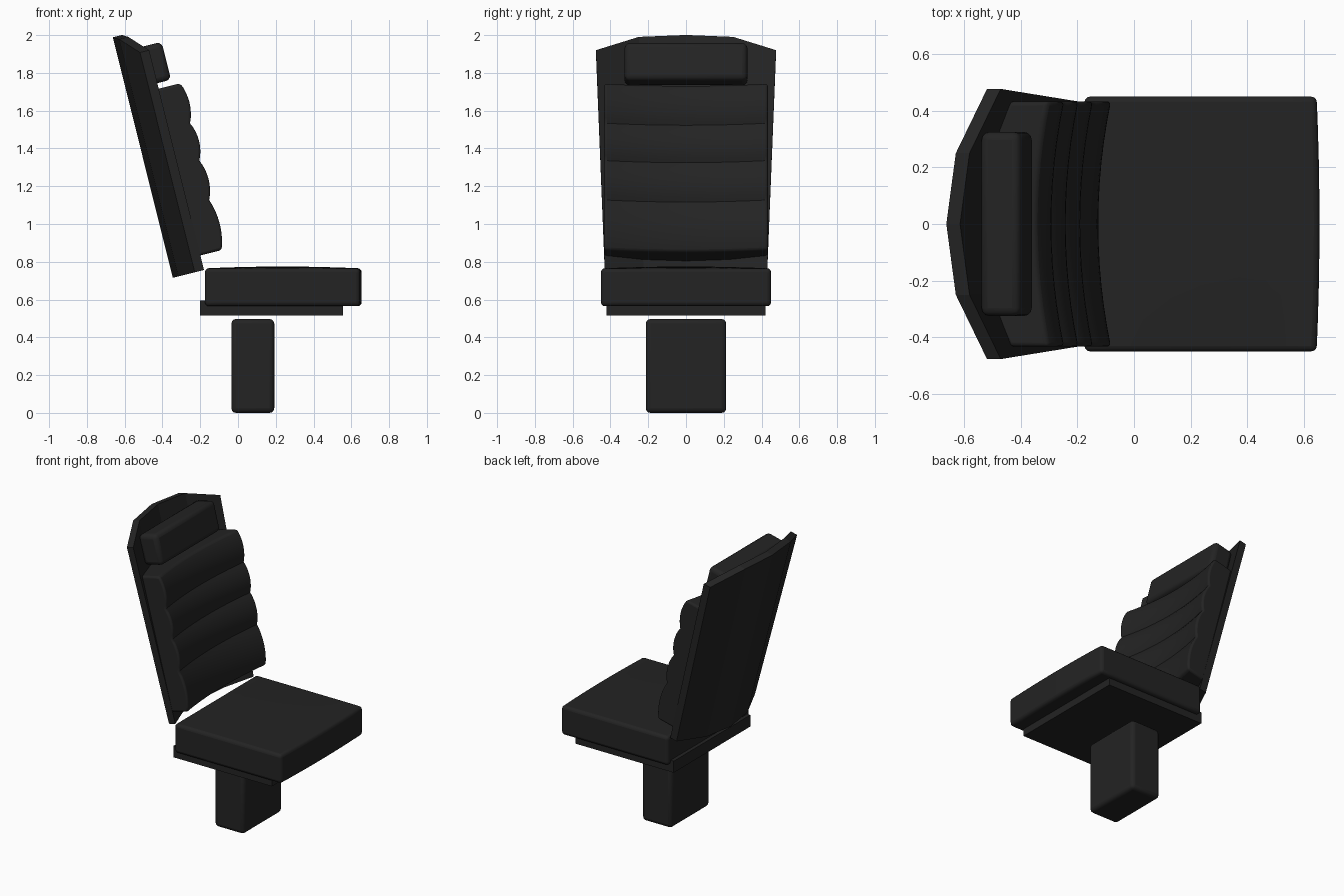
import bpy, bmesh, math
from mathutils import Vector

if "Cube" in bpy.data.objects:
    bpy.data.objects.remove(bpy.data.objects["Cube"])

mat = bpy.data.materials.new("charcoal black")
mat.diffuse_color = (0.017, 0.017, 0.017, 1)
mat.use_nodes = True
mat.node_tree.nodes["Principled BSDF"].inputs["Base Color"].default_value = mat.diffuse_color

# Frame of the reclined back: u runs up the back, w runs forward
ORIGIN = Vector((-0.345, 0, 0.715))
UP = Vector((-0.242, 0, 0.970))
FWD = Vector((0.970, 0, 0.242))


def reclined(u, y, w):
    return ORIGIN + UP * u + FWD * w + Vector((0, y, 0))


def finish(name, bm, bevel=0, smooth=True):
    bmesh.ops.recalc_face_normals(bm, faces=bm.faces)
    me = bpy.data.meshes.new(name)
    bm.to_mesh(me)
    bm.free()
    me.materials.append(mat)
    ob = bpy.data.objects.new(name, me)
    bpy.context.collection.objects.link(ob)
    if bevel:
        m = ob.modifiers.new("round", 'BEVEL')
        m.width, m.segments = bevel, 3
        m.limit_method, m.angle_limit = 'ANGLE', math.radians(50)
    if smooth:
        bpy.ops.object.select_all(action='DESELECT')
        ob.select_set(True)
        bpy.context.view_layer.objects.active = ob
        bpy.ops.object.shade_smooth_by_angle(angle=math.radians(35))
    return ob


def block(lo, hi, cuts=0):
    bm = bmesh.new()
    bmesh.ops.create_cube(bm, size=1)
    if cuts:
        bmesh.ops.subdivide_edges(bm, edges=bm.edges[:], cuts=cuts, use_grid_fill=True)
    for v in bm.verts:
        v.co = Vector([a + (b - a) * (c + 0.5) for a, b, c in zip(lo, hi, v.co)])
    return bm


def slab(us, ts, front, back):
    """Closed slab from two grids; front/back map (u, t) to points."""
    bm = bmesh.new()
    g = [[[bm.verts.new(f(u, t)) for t in ts] for u in us] for f in (front, back)]
    n, m = len(us) - 1, len(ts) - 1
    for s in g:
        for i in range(n):
            for j in range(m):
                bm.faces.new((s[i][j], s[i + 1][j], s[i + 1][j + 1], s[i][j + 1]))
    for i in range(n):
        for j in (0, m):
            bm.faces.new((g[0][i][j], g[0][i + 1][j], g[1][i + 1][j], g[1][i][j]))
    for j in range(m):
        for i in (0, n):
            bm.faces.new((g[0][i][j], g[0][i][j + 1], g[1][i][j + 1], g[1][i][j]))
    return bm


# Faceted back shell: per column (bottom y, top y, top u, back w)
COLS = [(-0.43, -0.477, 1.20, 0.12), (-0.225, -0.25, 1.295, 0.03), (0, 0, 1.313, 0),
        (0.225, 0.25, 1.295, 0.03), (0.43, 0.477, 1.20, 0.12)]


def shell_point(u, t, depth):
    y0, y1, top, w = COLS[t]
    return reclined(u * top, y0 + (y1 - y0) * u, w + depth)


finish("back_shell", slab([0, 1], range(5), lambda u, t: shell_point(u, t, 0.05),
                          lambda u, t: shell_point(u, t, 0)), smooth=False)

# Back cushion: four padded rolls on a surface hollowed across its width
SEAMS = [0.08, 0.353, 0.568, 0.772, 0.99]
us = [a + (b - a) * k / 8 for a, b in zip(SEAMS, SEAMS[1:]) for k in range(8)] + [SEAMS[-1]]
ys = [0.433 * (k / 6 - 1) for k in range(13)]


def pad_front(u, y):
    i = max(k for k in range(4) if u >= SEAMS[k] - 1e-6)
    f = (u - SEAMS[i]) / (SEAMS[i + 1] - SEAMS[i])
    roll = 0.024 * math.sin(math.pi * min(max(f, 0), 1)) ** 0.8
    return reclined(u, y, 0.243 + 0.046 * (y / 0.433) ** 2 + roll)


def pad_back(u, y):
    return reclined(u, y, 0.03 + 0.12 * (y / 0.433) ** 2)


finish("back_cushion", slab(us, ys, pad_front, pad_back), bevel=0.014)

# Headrest
bm = block((1.02, -0.325, 0.10), (1.227, 0.325, 0.245))
for v in bm.verts:
    v.co = reclined(*v.co)
finish("headrest", bm, bevel=0.028)

# Seat cushion with a slightly domed top and bowed front
bm = block((-0.175, -0.45, 0.565), (0.645, 0.45, 0.765), cuts=7)
for v in bm.verts:
    fx, fy = (v.co.x - 0.235) / 0.41, v.co.y / 0.45
    if v.co.z > 0.76:
        v.co.z += 0.01 * (1 - fx ** 2) * (1 - fy ** 2)
    if fx > 0.99:
        v.co.x += 0.01 * (1 - fy ** 2)
finish("seat_cushion", bm, bevel=0.02)

# Seat plate and pedestal
finish("seat_plate", block((-0.2, -0.42, 0.515), (0.555, 0.42, 0.595)), smooth=False)
finish("pedestal", block((-0.035, -0.213, 0), (0.192, 0.213, 0.497)), bevel=0.025)
